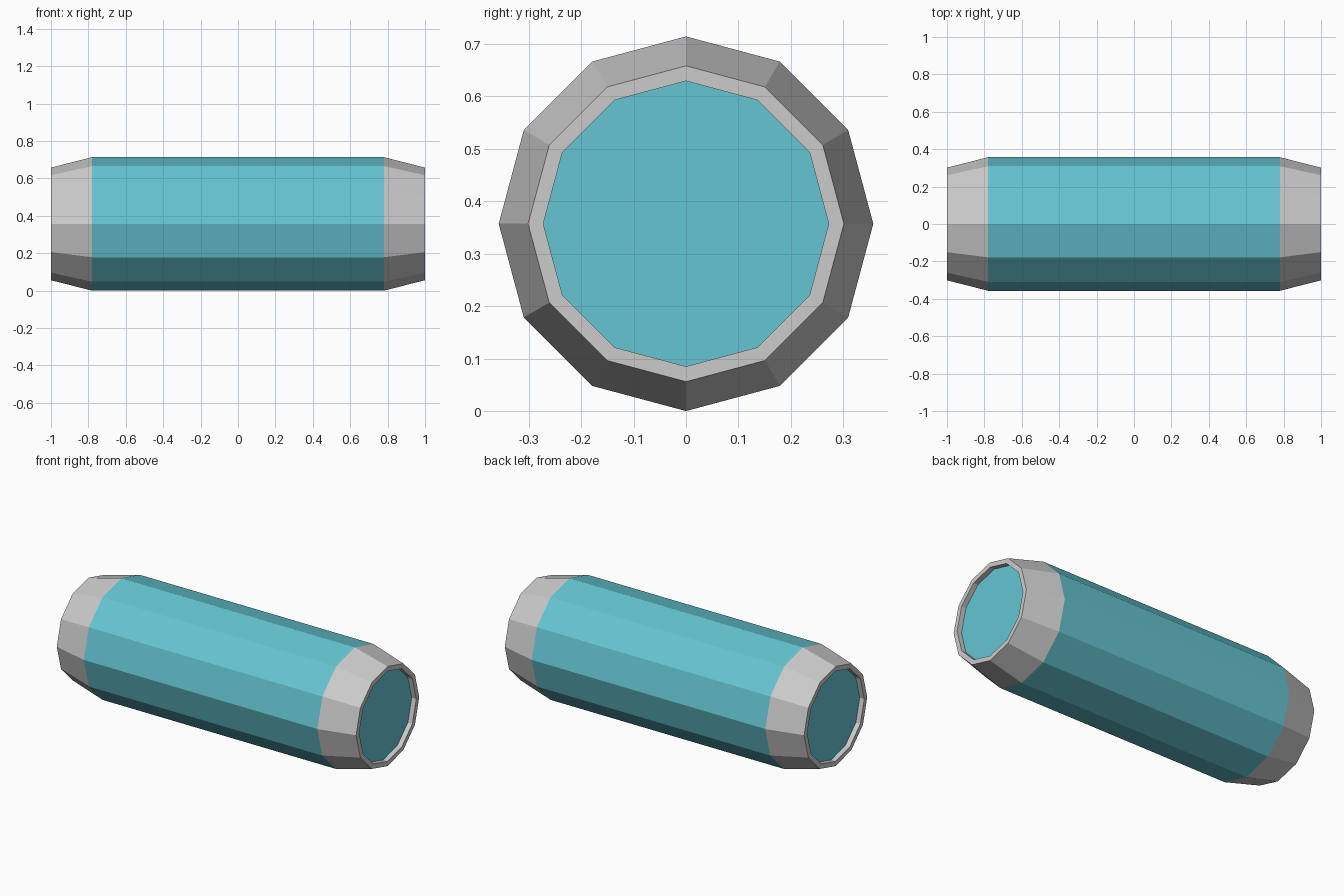
import bpy, bmesh, math

if "Cube" in bpy.data.objects:
    bpy.data.objects.remove(bpy.data.objects["Cube"])

SIDES = 12
R = 0.357        # main radius, also the axis height

teal = bpy.data.materials.new("teal")
teal.diffuse_color = (0.13, 0.56, 0.65, 1)
teal.use_nodes = True
teal.node_tree.nodes["Principled BSDF"].inputs["Base Color"].default_value = teal.diffuse_color


def lathe(name, profile, material=None, fill_end=False):
    """Spin (x, radius) points around the long axis as flat faces."""
    bm = bmesh.new()
    rings = []
    for x, r in profile:
        rings.append([bm.verts.new((x, r * math.sin(a), R + r * math.cos(a)))
                      for a in (2 * math.pi * i / SIDES for i in range(SIDES))])
    for a, b in zip(rings, rings[1:]):
        for i in range(SIDES):
            j = (i + 1) % SIDES
            bm.faces.new((a[i], a[j], b[j], b[i]))
    if fill_end:
        face = bm.faces.new(rings[-1])
        face.normal_update()
        if face.normal.x * profile[-1][0] < 0:
            face.normal_flip()
    # Profiles running towards -x need their side walls turned outward
    if len(profile) > 1 and profile[-1][0] < profile[0][0]:
        bmesh.ops.reverse_faces(bm, faces=[f for f in bm.faces if len(f.verts) == 4])
    bm.normal_update()
    # Outer wall faces away from the axis
    quads = [f for f in bm.faces if len(f.verts) == 4]
    if quads:
        f = quads[0]
        c = f.calc_center_median()
        if f.normal.y * c.y + f.normal.z * (c.z - R) < 0:
            bmesh.ops.reverse_faces(bm, faces=quads)
    mesh = bpy.data.meshes.new(name)
    bm.to_mesh(mesh)
    bm.free()
    obj = bpy.data.objects.new(name, mesh)
    bpy.context.collection.objects.link(obj)
    if material:
        mesh.materials.append(material)
    return obj


# Straight barrel
lathe("barrel", [(-0.78, R), (0.78, R)], teal)

# Tapered end collars with a flat rim and recessed panel
for side, s in (("left", -1), ("right", 1)):
    lathe(side + "_collar",
          [(s * 0.78, R), (s * 1.0, 0.301), (s * 1.0, 0.272), (s * 0.97, 0.272)])
    lathe(side + "_end_panel", [(s * 0.97, 0.272)], teal, fill_end=True)
